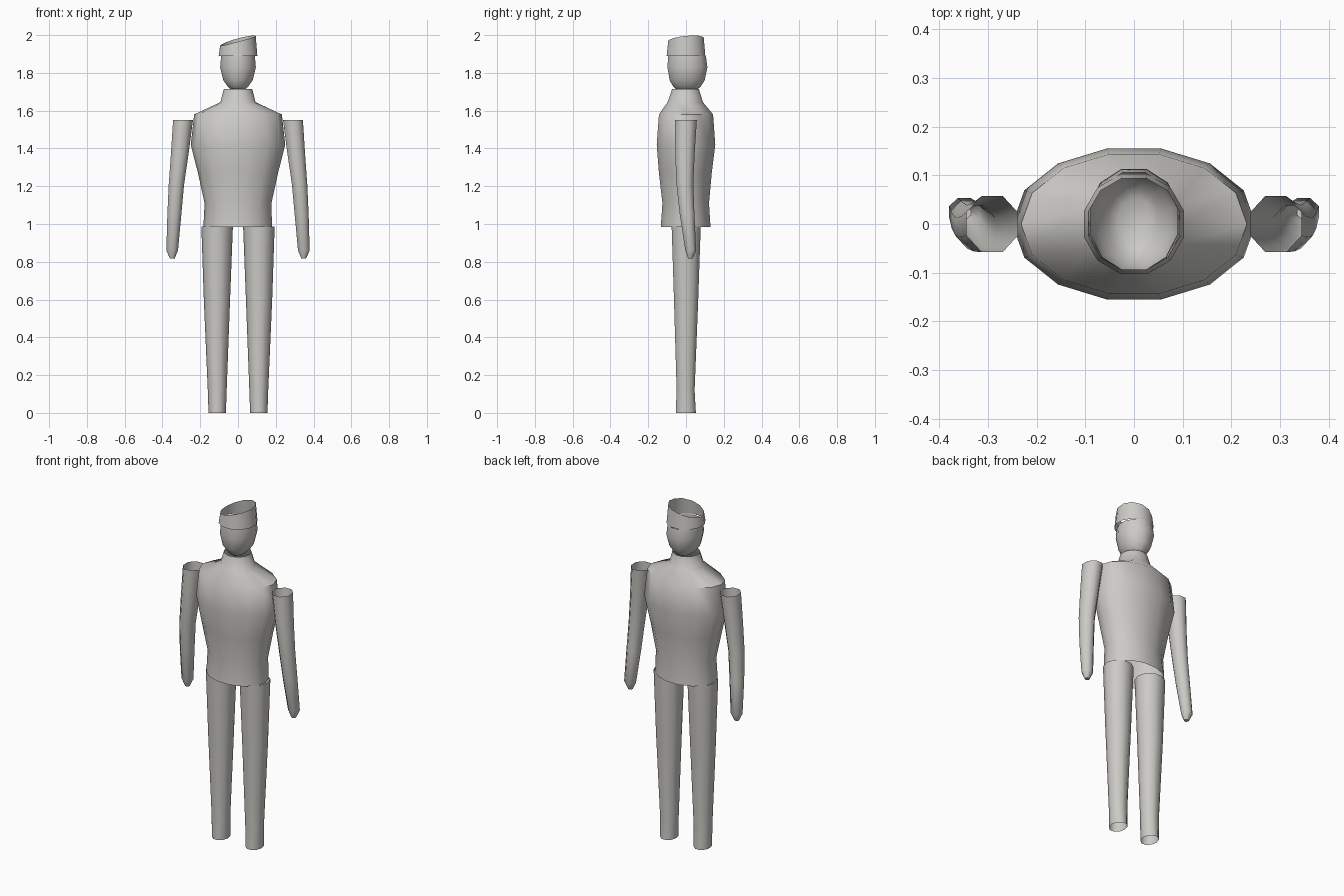
import bpy, bmesh, math

clay = bpy.data.materials.new("warm_grey")
clay.diffuse_color = (0.60, 0.59, 0.56, 1)


def loft(name, rings, sides, close_end=False, turn=0.0, rim=None, angle=50):
    """Open tube through elliptical rings (z, x0, x1, y0, y1), listed from top to bottom."""
    bm = bmesh.new()
    loops = []
    for i, (z, x0, x1, y0, y1) in enumerate(rings):
        loop = []
        for k in range(sides):
            a = 2 * math.pi * (k + turn) / sides
            c, s = math.cos(a), math.sin(a)
            height = rim(c, s) if rim and i == 0 else z
            loop.append(bm.verts.new(((x0 + x1) / 2 + c * (x1 - x0) / 2,
                                      (y0 + y1) / 2 + s * (y1 - y0) / 2, height)))
        loops.append(loop)
    for upper, lower in zip(loops, loops[1:]):
        for k in range(sides):
            n = (k + 1) % sides
            bm.faces.new((upper[k], lower[k], lower[n], upper[n]))
    if close_end:
        bm.faces.new(list(reversed(loops[-1])))
    mesh = bpy.data.meshes.new(name)
    bm.to_mesh(mesh)
    bm.free()
    mesh.materials.append(clay)
    ob = bpy.data.objects.new(name, mesh)
    bpy.context.collection.objects.link(ob)
    bpy.ops.object.select_all(action='DESELECT')
    ob.select_set(True)
    bpy.context.view_layer.objects.active = ob
    bpy.ops.object.shade_smooth_by_angle(angle=math.radians(angle))
    return ob


def mirrored(rings):
    return [(z, -x1, -x0, y0, y1) for z, x0, x1, y0, y1 in rings]


# Jacket with collar and flared hem
loft("jacket", [
    (1.715, -0.075, 0.075, -0.075, 0.070),
    (1.645, -0.093, 0.093, -0.100, 0.092),
    (1.580, -0.232, 0.232, -0.147, 0.147),
    (1.420, -0.250, 0.250, -0.159, 0.159),
    (1.270, -0.212, 0.212, -0.147, 0.140),
    (1.110, -0.177, 0.177, -0.128, 0.125),
    (0.985, -0.183, 0.180, -0.137, 0.133),
], 14)

# Head, open under the cap and closed at the chin
loft("head", [
    (1.890, -0.092, 0.092, -0.098, 0.109),
    (1.830, -0.098, 0.098, -0.102, 0.117),
    (1.760, -0.080, 0.080, -0.090, 0.102),
    (1.725, -0.054, 0.054, -0.068, 0.078),
    (1.708, -0.034, 0.034, -0.047, 0.055),
], 12, close_end=True, turn=0.5)

# Cap band with a slanted open rim
loft("cap", [
    (1.975, -0.097, 0.097, -0.097, 0.097),
    (1.890, -0.106, 0.106, -0.106, 0.106),
], 12, turn=0.5, rim=lambda c, s: 1.974 + 0.026 * c + 0.009 * s - 0.004 * c * c)

# Arms, open at the shoulder and closed at the hand
arm = [
    (1.550, 0.234, 0.348, -0.062, 0.062),
    (1.370, 0.258, 0.359, -0.061, 0.050),
    (1.210, 0.282, 0.370, -0.054, 0.042),
    (1.050, 0.297, 0.377, -0.036, 0.048),
    (0.860, 0.315, 0.382, -0.006, 0.056),
    (0.818, 0.334, 0.362, 0.010, 0.036),
]
# Trouser legs, open at both ends
leg = [
    (0.988, 0.027, 0.194, -0.080, 0.082),
    (0.600, 0.042, 0.181, -0.067, 0.068),
    (0.120, 0.060, 0.160, -0.052, 0.048),
    (0.000, 0.064, 0.156, -0.057, 0.055),
]
for side, place in (("right", lambda r: r), ("left", mirrored)):
    loft(side + "_arm", place(arm), 8, close_end=True, turn=0.5)
    loft(side + "_leg", place(leg), 10)
